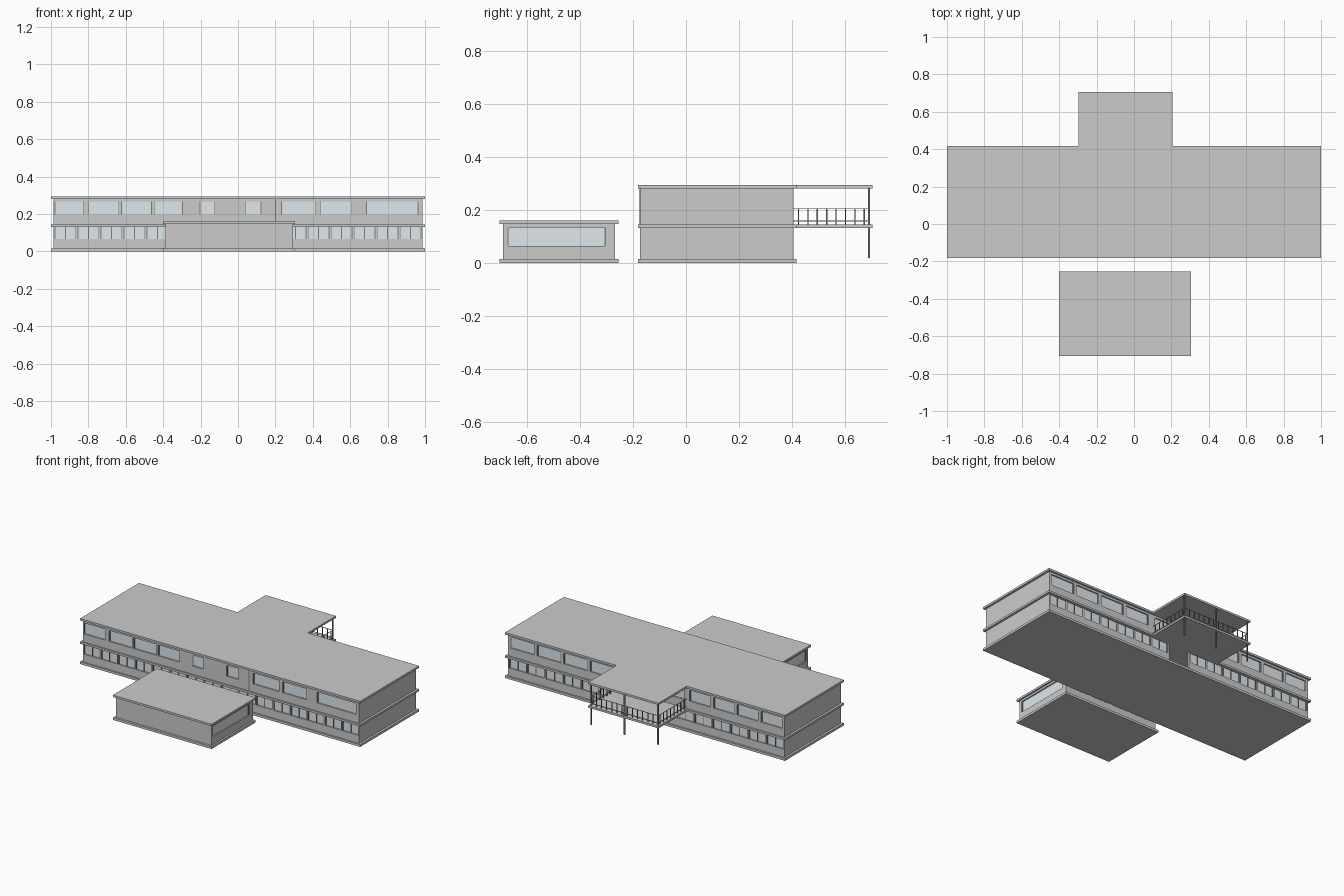
import bpy, bmesh
from mathutils import Matrix, Vector

if "Cube" in bpy.data.objects:
    bpy.data.objects.remove(bpy.data.objects["Cube"])

T = 0.014  # wall thickness

glass_mat = bpy.data.materials.new("pale_glass")
glass_mat.diffuse_color = (0.74, 0.81, 0.85, 1)
glass_mat.use_nodes = True
glass_mat.node_tree.nodes["Principled BSDF"].inputs["Base Color"].default_value = glass_mat.diffuse_color
dark_mat = bpy.data.materials.new("dark_metal")
dark_mat.diffuse_color = (0.2, 0.21, 0.22, 1)
dark_mat.use_nodes = True
dark_mat.node_tree.nodes["Principled BSDF"].inputs["Base Color"].default_value = dark_mat.diffuse_color


def boxes(name, items, mat=None):
    """One object from boxes given as (x0, x1, y0, y1, z0, z1)."""
    bm = bmesh.new()
    for x0, x1, y0, y1, z0, z1 in items:
        m = Matrix.Translation(((x0 + x1) / 2, (y0 + y1) / 2, (z0 + z1) / 2))
        m = m @ Matrix.Diagonal(Vector((x1 - x0, y1 - y0, z1 - z0, 1)))
        bmesh.ops.create_cube(bm, size=1, matrix=m)
    me = bpy.data.meshes.new(name)
    bm.to_mesh(me)
    bm.free()
    ob = bpy.data.objects.new(name, me)
    bpy.context.collection.objects.link(ob)
    if mat:
        me.materials.append(mat)
    return ob


def slab(name, outline, z0, z1):
    """Flat slab extruded from a plan outline."""
    bm = bmesh.new()
    f = bm.faces.new([bm.verts.new((x, y, z0)) for x, y in outline])
    top = bmesh.ops.extrude_face_region(bm, geom=[f])["geom"]
    bmesh.ops.translate(bm, vec=(0, 0, z1 - z0),
                        verts=[v for v in top if isinstance(v, bmesh.types.BMVert)])
    bmesh.ops.recalc_face_normals(bm, faces=bm.faces)
    me = bpy.data.meshes.new(name)
    bm.to_mesh(me)
    bm.free()
    bpy.context.collection.objects.link(bpy.data.objects.new(name, me))


def facade(name, axis, pos, out, a0, a1, z0, z1, wins=(), wz=(0, 0), door=None, mullions=0):
    """Wall along an axis with outer face at pos, window openings and recessed panes."""
    def b(u0, u1, za, zb, d0=0.0, d1=T):
        p, q = sorted((pos - out * d0, pos - out * d1))
        return (u0, u1, p, q, za, zb) if axis == 'x' else (p, q, u0, u1, za, zb)
    wall, panes, bars = [], [], []
    holes = [(w0, w1, wz[0], wz[1], True) for w0, w1 in wins]
    if door:
        holes.append((door[0], door[1], z0, z1, False))
    u = a0
    for w0, w1, h0, h1, glazed in sorted(holes):
        if w0 > u:
            wall.append(b(u, w0, z0, z1))
        if h0 > z0:
            wall.append(b(w0, w1, z0, h0))
        if h1 < z1:
            wall.append(b(w0, w1, h1, z1))
        if glazed:
            panes.append(b(w0, w1, h0, h1, 0.008, 0.011))
            bars += [b(e, e + 0.004, h0, h1, 0.004, 0.012) for e in (w0, w1 - 0.004)]
            for i in range(1, mullions + 1):
                m = w0 + (w1 - w0) * i / (mullions + 1)
                bars.append(b(m - 0.002, m + 0.002, h0, h1, 0.004, 0.012))
        u = w1
    if u < a1:
        wall.append(b(u, a1, z0, z1))
    boxes(name + "_wall", wall)
    if panes:
        boxes(name + "_glass", panes, glass_mat)
        boxes(name + "_frames", bars, dark_mat)


def row(a, b, n, gap):
    """n equal windows between a and b."""
    w = (b - a - gap * (n - 1)) / n
    return [(a + i * (w + gap), a + i * (w + gap) + w) for i in range(n)]


# Slabs of the main block; the upper two carry the rear balcony
F, B, E = -0.182, 0.418, 0.705
plain = [(-1, F), (1, F), (1, B), (-1, B)]
tee = [(-1, F), (1, F), (1, B), (0.205, B), (0.205, E), (-0.297, E), (-0.297, B), (-1, B)]
slab("main_base_slab", plain, 0, 0.015)
slab("middle_slab", tee, 0.131, 0.144)
slab("main_roof_slab", tee, 0.281, 0.294)

# Main block walls
X, WF, WB = 0.986, -0.173, 0.406
low, up = (0.015, 0.131), (0.144, 0.281)
lw, uw = (0.066, 0.131), (0.197, 0.267)
facade("lower_front", 'x', WF, -1, -X, X, *low, row(-0.98, 0.98, 16, 0.008), lw, None, 1)
facade("lower_back", 'x', WB, 1, -X, X, *low,
       row(-0.98, -0.09, 7, 0.008) + row(0.08, 0.98, 7, 0.008), lw, (-0.08, 0.07), 1)
upper_front = [(-0.98, -0.825), (-0.80, -0.635), (-0.625, -0.46), (-0.45, -0.295), (-0.205, -0.125),
               (0.04, 0.125), (0.23, 0.415), (0.44, 0.61), (0.685, 0.965)]
facade("upper_front", 'x', WF, -1, -X, X, *up, upper_front, uw)
facade("upper_back", 'x', WB, 1, -X, X, *up,
       row(-0.97, -0.31, 4, 0.02) + row(-0.27, 0.18, 2, 0.06) + row(0.23, 0.97, 4, 0.02), uw)
for side, s in (("left", -1), ("right", 1)):
    for level, z in (("lower", low), ("upper", up)):
        facade(f"{level}_{side}", 'y', s * X, s, WF + T, WB - T, *z)
boxes("front_wall_joint", [(0.198, 0.203, WF - 0.002, WF, *up)], dark_mat)

# Separate front pavilion
P = [(-0.4, -0.705), (0.305, -0.705), (0.305, -0.255), (-0.4, -0.255)]
slab("pavilion_base", P, 0, 0.015)
slab("pavilion_roof", P, 0.147, 0.16)
px0, px1, py0, py1 = -0.388, 0.294, -0.691, -0.268
pz, pw = (0.015, 0.147), (0.064, 0.134)
facade("pavilion_front", 'x', py0, -1, px0, px1, *pz)
facade("pavilion_back", 'x', py1, 1, px0, px1, *pz, row(-0.36, 0.27, 4, 0.02), pw)
facade("pavilion_left", 'y', px0, -1, py0 + T, py1 - T, *pz, [(-0.675, -0.303)], pw)
facade("pavilion_right", 'y', px1, 1, py0 + T, py1 - T, *pz, [(-0.675, -0.303)], pw)

# Balcony columns
r, yc, xl, xr = 0.004, 0.691, -0.285, 0.193
boxes("balcony_columns", [(x - r, x + r, yc - r, yc + r, 0.019, 0.281)
                          for x in (xl, (xl + xr) / 2, xr)], dark_mat)

# Balcony railing on three sides
h = 0.0022
posts = [(x - h, x + h, y - h, y + h, 0.144, 0.205)
         for x in (xl, xr) for y in [0.425 + 0.0355 * i for i in range(8)]]
n = 13
posts += [(x - h, x + h, yc - h, yc + h, 0.144, 0.205)
          for x in [xl + (xr - xl) * i / n for i in range(1, n)]]
boxes("railing_posts", posts, dark_mat)
k = 0.0015
rails = []
for z in (0.158, 0.204):
    rails += [(x - k, x + k, WB, yc, z - k, z + k) for x in (xl, xr)]
    rails.append((xl, xr, yc - k, yc + k, z - k, z + k))
boxes("railing_rails", rails)
